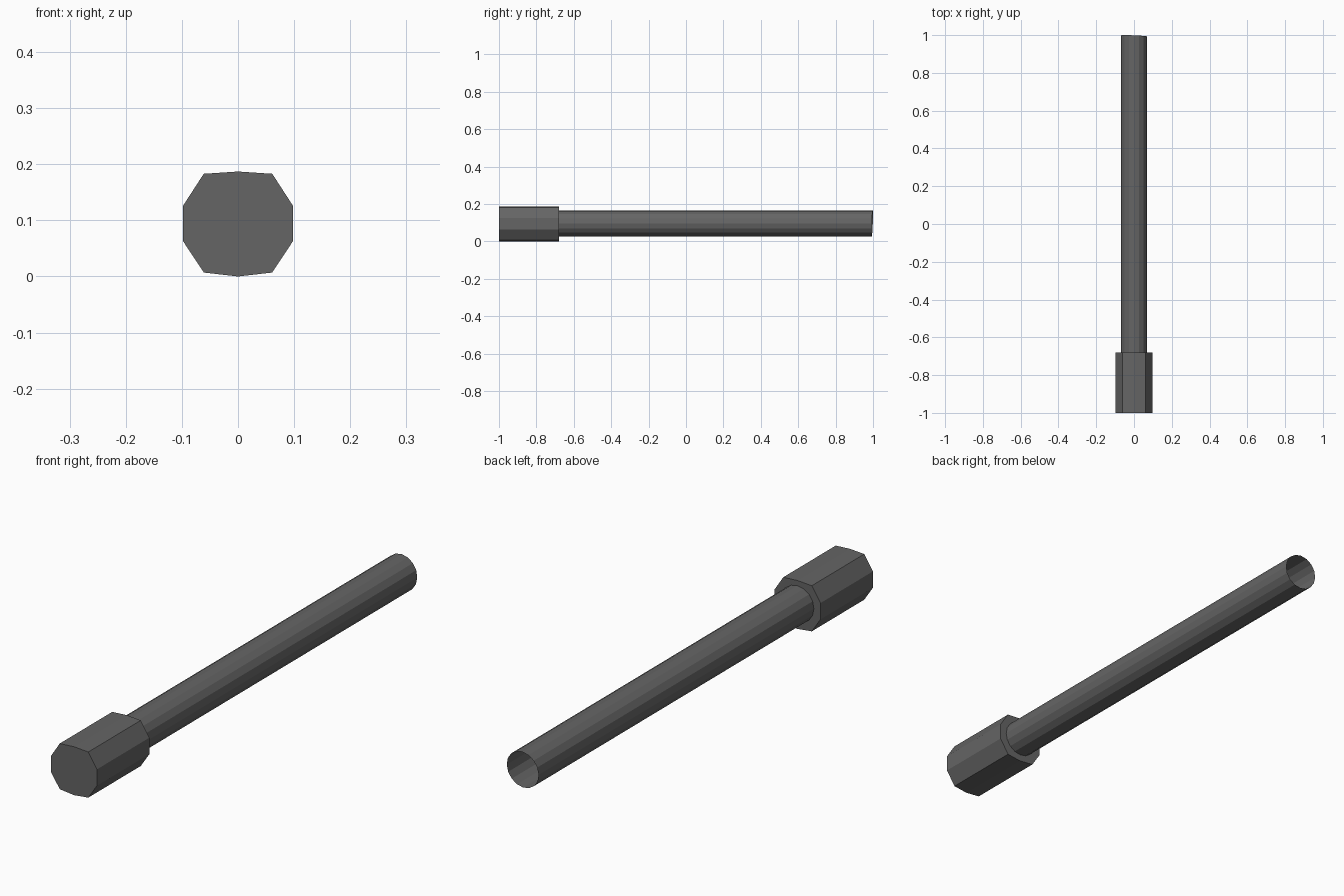
import bpy, bmesh, math

if "Cube" in bpy.data.objects:
    bpy.data.objects.remove(bpy.data.objects["Cube"])

grey = bpy.data.materials.new("dark grey metal")
grey.diffuse_color = (0.13, 0.13, 0.13, 1)
grey.use_nodes = True
grey.node_tree.nodes["Principled BSDF"].inputs["Base Color"].default_value = grey.diffuse_color


def loft(name, rings, cap_faces):
    """Skin a list of vertex rings; cap_faces lists ring indices to fill."""
    bm = bmesh.new()
    loops = [[bm.verts.new(p) for p in ring] for ring in rings]
    for a, b in zip(loops, loops[1:]):
        n = len(a)
        for i in range(n):
            bm.faces.new((a[i], a[(i + 1) % n], b[(i + 1) % n], b[i]))
    for i in cap_faces:
        bm.faces.new(loops[i])
    bmesh.ops.recalc_face_normals(bm, faces=bm.faces)
    me = bpy.data.meshes.new(name)
    bm.to_mesh(me)
    bm.free()
    me.materials.append(grey)
    ob = bpy.data.objects.new(name, me)
    bpy.context.collection.objects.link(ob)
    return ob


# Faceted head: ten-sided prism from a mirrored half profile
half = [(0.061, 0.183), (0.098, 0.126), (0.098, 0.063), (0.061, 0.007)]
outline = [(0, 0.187)] + half + [(0, 0.0)] + [(-x, z) for x, z in reversed(half)]
loft("bolt_head", [[(x, y, z) for x, z in outline] for y in (-1.0, -0.68)], (0, 1))

# Hollow shank: thin open tube with a slightly slanted far end
R, CZ, N = 0.07, 0.097, 16
circle = [(R * math.cos(2 * math.pi * i / N), CZ + R * math.sin(2 * math.pi * i / N))
          for i in range(N)]
start = [(x, -0.68, z) for x, z in circle]
end = [(x, 0.996 + 0.004 * (z - CZ - x) / (R * math.sqrt(2)), z) for x, z in circle]
loft("bolt_shank", [start, end], ())
